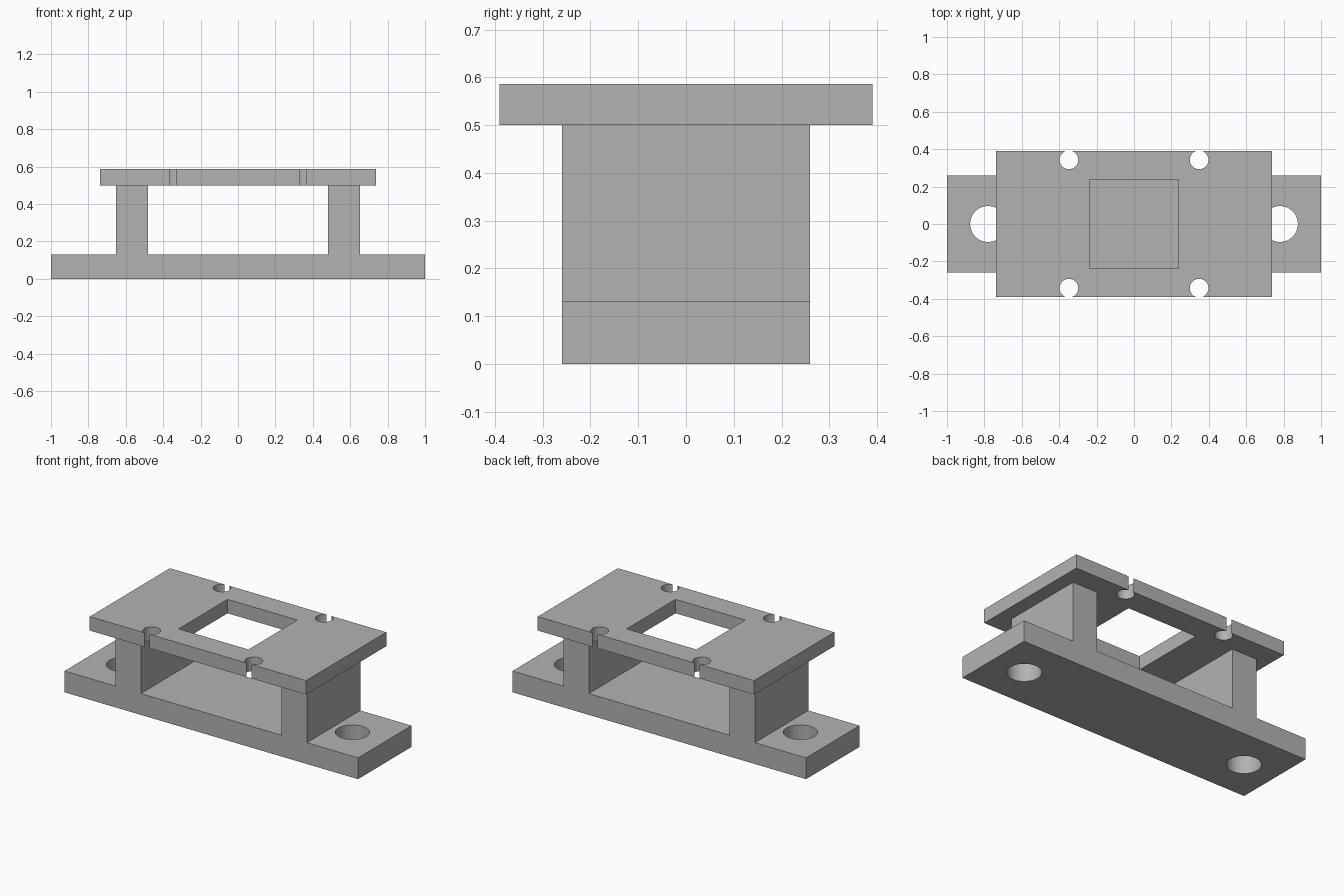
import bpy
import bmesh
import math

default = bpy.data.objects.get("Cube")
if default:
    bpy.data.objects.remove(default, do_unlink=True)

GREY = (0.45, 0.45, 0.45, 1)
grey = bpy.data.materials.new("plain grey")
grey.use_nodes = True
grey.diffuse_color = GREY
grey.node_tree.nodes["Principled BSDF"].inputs["Base Color"].default_value = GREY


def extrude(name, points, offset):
    """Solid from a flat outline pushed along an offset."""
    bm = bmesh.new()
    face = bm.faces.new([bm.verts.new(p) for p in points])
    new = bmesh.ops.extrude_face_region(bm, geom=[face])["geom"]
    verts = [v for v in new if isinstance(v, bmesh.types.BMVert)]
    bmesh.ops.translate(bm, verts=verts, vec=offset)
    bmesh.ops.recalc_face_normals(bm, faces=bm.faces)
    mesh = bpy.data.meshes.new(name)
    bm.to_mesh(mesh)
    bm.free()
    mesh.materials.append(grey)
    obj = bpy.data.objects.new(name, mesh)
    bpy.context.collection.objects.link(obj)
    return obj


def rectangle(hx, hy, z):
    return [(-hx, -hy, z), (hx, -hy, z), (hx, hy, z), (-hx, hy, z)]


def circle(x, y, r, z, sides=48):
    turns = [2 * math.pi * i / sides for i in range(sides)]
    return [(x + r * math.cos(a), y + r * math.sin(a), z) for a in turns]


def cut(obj, outline, depth):
    """Cut an upright hole through the object."""
    cutter = extrude("hole_cutter", outline, (0, 0, depth))
    cutter.hide_render = True
    mod = obj.modifiers.new("hole", "BOOLEAN")
    mod.operation = "DIFFERENCE"
    mod.solver = "EXACT"
    mod.object = cutter
    bpy.context.view_layer.objects.active = obj
    bpy.ops.object.modifier_apply(modifier=mod.name)
    bpy.data.objects.remove(cutter, do_unlink=True)


# Base with its two uprights, one mirrored profile
BASE_D, BASE_H, PLATE_Z, PLATE_H = 0.26, 0.131, 0.5, 0.086
half = [(1, 0), (1, BASE_H), (0.651, BASE_H), (0.651, PLATE_Z),
        (0.48, PLATE_Z), (0.48, BASE_H)]
profile = half + [(-x, z) for x, z in reversed(half)]
base = extrude("base_with_uprights", [(x, -BASE_D, z) for x, z in profile],
               (0, 2 * BASE_D, 0))

# Mounting holes in the base ends
for side in (-1, 1):
    cut(base, circle(side * 0.78, 0, 0.096, -0.1), 0.4)

# Top plate with a square window and four edge notches
plate = extrude("top_plate", rectangle(0.737, 0.39, PLATE_Z), (0, 0, PLATE_H))
cut(plate, rectangle(0.238, 0.238, 0.4), 0.3)
for sx in (-1, 1):
    for sy in (-1, 1):
        cut(plate, circle(sx * 0.348, sy * 0.343, 0.05, 0.4), 0.3)

# Round holes shade smoothly, corners stay sharp
bpy.ops.object.select_all(action="DESELECT")
for obj in (base, plate):
    obj.select_set(True)
bpy.context.view_layer.objects.active = base
bpy.ops.object.shade_smooth_by_angle(angle=math.radians(30))
